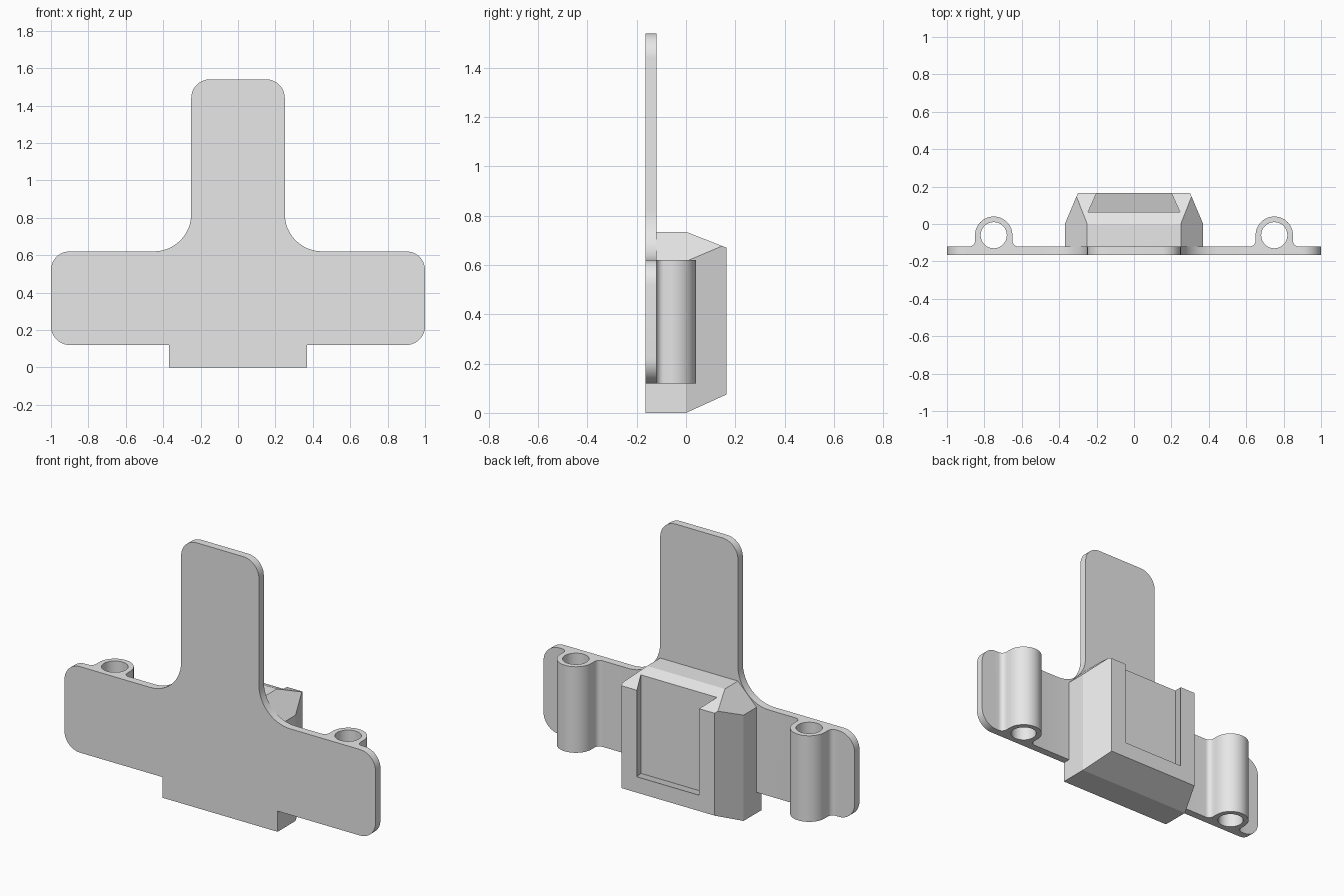
import bpy, bmesh
from math import cos, sin, radians
from mathutils import Vector

if "Cube" in bpy.data.objects:
    bpy.data.objects.remove(bpy.data.objects["Cube"], do_unlink=True)

grey = bpy.data.materials.new("plain_grey")
grey.use_nodes = True
colour = (0.8, 0.8, 0.8, 1)
grey.diffuse_color = colour
grey.node_tree.nodes["Principled BSDF"].inputs["Base Color"].default_value = colour


def add(name, bm):
    bmesh.ops.recalc_face_normals(bm, faces=bm.faces)
    mesh = bpy.data.meshes.new(name)
    bm.to_mesh(mesh)
    bm.free()
    mesh.materials.append(grey)
    ob = bpy.data.objects.new(name, mesh)
    bpy.context.collection.objects.link(ob)
    return ob


def loft(name, ring_a, ring_b):
    bm = bmesh.new()
    a = [bm.verts.new(p) for p in ring_a]
    b = [bm.verts.new(p) for p in ring_b]
    bm.faces.new(a)
    bm.faces.new(b)
    for i in range(len(a)):
        j = (i + 1) % len(a)
        bm.faces.new((a[i], a[j], b[j], b[i]))
    return add(name, bm)


def arc(cx, cy, r, start, end, steps=12):
    angles = [radians(start + (end - start) * i / steps) for i in range(steps + 1)]
    return [(cx + r * cos(t), cy + r * sin(t)) for t in angles]


def mirrored(half):
    return half + [(-x, y) for x, y in reversed(half)]


def upright(name, outline, z0, z1, dx=0):
    return loft(name, [(x + dx, y, z0) for x, y in outline],
                [(x + dx, y, z1) for x, y in outline])


def combine(target, other, operation):
    mod = target.modifiers.new(operation, "BOOLEAN")
    mod.operation, mod.solver, mod.object = operation, "EXACT", other
    bpy.context.view_layer.objects.active = target
    bpy.ops.object.modifier_apply(modifier=mod.name)
    bpy.data.objects.remove(other, do_unlink=True)


# T-shaped plate with rounded corners and inner fillets
outline = mirrored(arc(0.9, 0.22, 0.1, -90, 0) + arc(0.9, 0.52, 0.1, 0, 90)
                   + arc(0.45, 0.82, 0.2, 270, 180) + arc(0.15, 1.44, 0.1, 0, 90))
bracket = loft("bracket", [(x, -0.165, z) for x, z in outline],
               [(x, -0.12, z) for x, z in outline])

# Central block, a box trimmed by sloping planes
bm = bmesh.new()
bmesh.ops.create_cube(bm, size=1)
for v in bm.verts:
    v.co = (v.co.x * 0.74, v.co.y * 0.33, (v.co.z + 0.5) * 0.735)
cuts = [((0, 0, 0.735), (0, 0.065, 0.165)), ((0, 0, 0), (0, 0.075, -0.165))]
for s in (-1, 1):
    cuts += [((s * 0.37, 0, 0), (s * 0.165, 0.07, 0)),
             ((s * 0.25, 0, 0.735), (s, 0, 1))]
for point, normal in cuts:
    cut = bmesh.ops.bisect_plane(bm, geom=bm.verts[:] + bm.edges[:] + bm.faces[:],
                                 dist=1e-5, plane_co=point,
                                 plane_no=Vector(normal).normalized(), clear_outer=True)
    rim = [e for e in bm.edges if e.is_boundary]
    bmesh.ops.holes_fill(bm, edges=rim, sides=0)
block = add("central_block", bm)

# Undercut slot, open at the top of the block
def slot_ring(half_width, y, bottom):
    return [(-half_width, y, bottom), (half_width, y, bottom),
            (half_width, y, 1), (-half_width, y, 1)]


slot = loft("slot_cutter", slot_ring(0.245, 0.065, 0.137), slot_ring(0.191, 0.185, 0.173))
combine(block, slot, "DIFFERENCE")
combine(bracket, block, "UNION")

# Tubes with filleted feet, then their bores
tube = mirrored([(0.13, -0.14)] + arc(0.13, -0.09, 0.03, 270, 180, 6)
                + arc(0, -0.06, 0.1, 0, 88, 16))
bore = arc(0, -0.06, 0.07, 0, 350, 35)
for side in (-0.75, 0.75):
    combine(bracket, upright("tube", tube, 0.12, 0.62, side), "UNION")
    combine(bracket, upright("bore_cutter", bore, 0.05, 0.7, side), "DIFFERENCE")

# Smooth curves, sharp edges
bpy.ops.object.select_all(action="DESELECT")
bracket.select_set(True)
bpy.context.view_layer.objects.active = bracket
bpy.ops.object.shade_smooth_by_angle(angle=radians(20))
